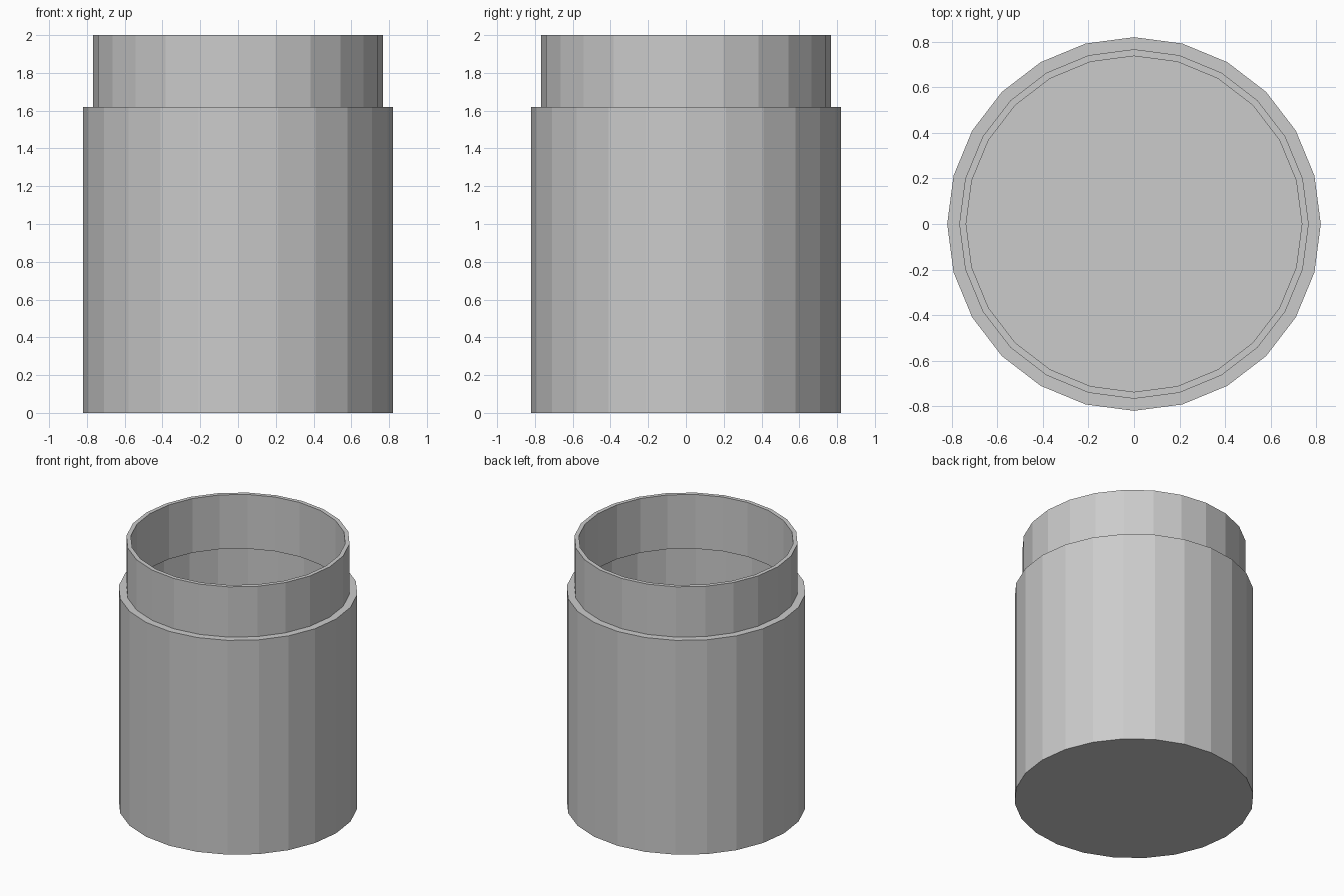
import bpy, bmesh
from math import cos, sin, tau

if "Cube" in bpy.data.objects:
    bpy.data.objects.remove(bpy.data.objects["Cube"])

SIDES = 24

# Outer wall, rim, then inner wall down to the inside floor: (radius, z)
profile = [
    (0.82, 0.0), (0.82, 1.62), (0.767, 1.62), (0.767, 2.0),
    (0.737, 2.0), (0.737, 1.59), (0.79, 1.59), (0.79, 0.03),
]


def lathe(name, points, sides):
    bm = bmesh.new()
    rings = [[bm.verts.new((r * cos(tau * i / sides), r * sin(tau * i / sides), z))
              for i in range(sides)] for r, z in points]
    for a, b in zip(rings, rings[1:]):
        for i in range(sides):
            j = (i + 1) % sides
            bm.faces.new((a[i], a[j], b[j], b[i]))
    # Underside and inside floor
    bm.faces.new(rings[0][::-1])
    bm.faces.new(rings[-1])
    bmesh.ops.recalc_face_normals(bm, faces=bm.faces)
    mesh = bpy.data.meshes.new(name)
    bm.to_mesh(mesh)
    bm.free()
    obj = bpy.data.objects.new(name, mesh)
    bpy.context.collection.objects.link(obj)
    return obj


# Hollow jar with a narrower neck
lathe("jar", profile, SIDES)
